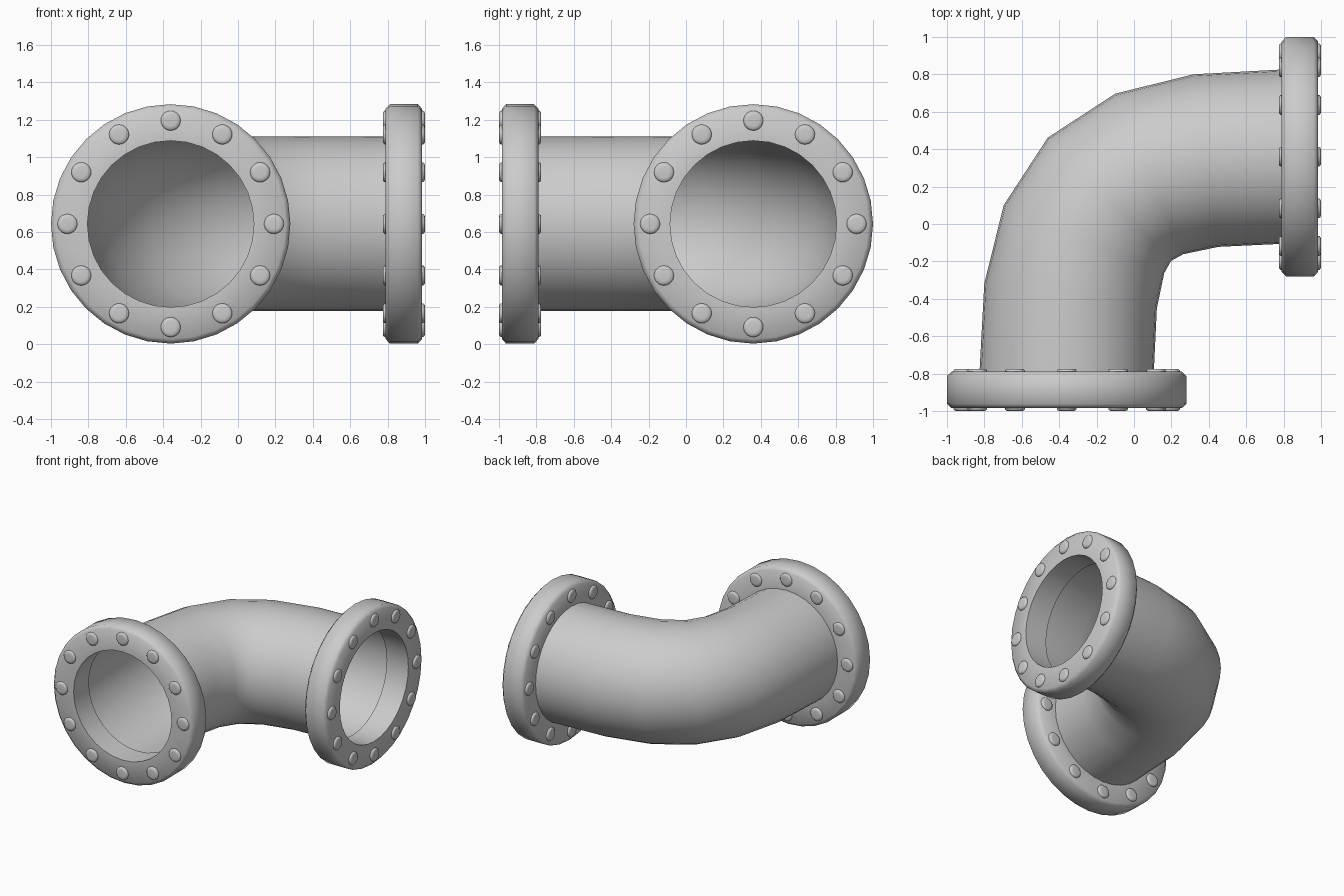
import bpy, math
from math import cos, sin, pi
from mathutils import Matrix, Vector

if "Cube" in bpy.data.objects:
    bpy.data.objects.remove(bpy.data.objects["Cube"])

Z = 0.643      # height of the pipe axis
C = 0.36       # offset of each pipe mouth from the centre
MID = 0.887    # distance of each flange's middle plane


def lathe(name, profile, matrix, sides, closed):
    """Revolve (radius, height) points about local z."""
    verts, faces, n = [], [], len(profile)
    for i in range(sides):
        a = 2 * pi * i / sides
        verts += [matrix @ Vector((r * cos(a), r * sin(a), h)) for r, h in profile]
    for i in range(sides):
        j = (i + 1) % sides
        for k in range(n if closed else n - 1):
            m = (k + 1) % n
            faces.append((i * n + k, j * n + k, j * n + m, i * n + m))
    if not closed:
        faces.append([i * n for i in reversed(range(sides))])
        faces.append([i * n + n - 1 for i in range(sides)])
    mesh = bpy.data.meshes.new(name)
    mesh.from_pydata(verts, [], faces)
    obj = bpy.data.objects.new(name, mesh)
    bpy.context.collection.objects.link(obj)
    smooth(obj)
    return obj


def smooth(obj):
    bpy.ops.object.select_all(action='DESELECT')
    obj.select_set(True)
    bpy.context.view_layer.objects.active = obj
    bpy.ops.object.shade_smooth_by_angle(angle=math.radians(50))


# elbow pipe: one curve segment swept with a round section, ends open
curve = bpy.data.curves.new("elbow_pipe", 'CURVE')
curve.dimensions = '3D'
curve.resolution_u = 6
curve.bevel_depth = 0.466
curve.bevel_resolution = 14
spline = curve.splines.new('BEZIER')
spline.bezier_points.add(1)
ends = [((-C, -0.79), (-C, -1.7), (-C, 0.135)),
        ((0.79, C), (-0.135, C), (1.7, C))]
for p, (co, left, right) in zip(spline.bezier_points, ends):
    p.handle_left_type = p.handle_right_type = 'FREE'
    p.co, p.handle_left, p.handle_right = [(x, y, Z) for x, y in (co, left, right)]
pipe = bpy.data.objects.new("elbow_pipe", curve)
bpy.context.collection.objects.link(pipe)
pipe.select_set(True)
bpy.context.view_layer.objects.active = pipe
bpy.ops.object.convert(target='MESH')
smooth(bpy.context.view_layer.objects.active)

# flanges with through bolts, local z pointing out of each mouth
flange_profile = [(0.445, -0.098), (0.615, -0.098), (0.64, -0.075),
                  (0.64, 0.075), (0.615, 0.098), (0.445, 0.098)]
bolt_profile = [(0.03, -0.113), (0.046, -0.111), (0.053, -0.103),
                (0.053, 0.103), (0.046, 0.111), (0.03, 0.113)]
mouths = {
    "front": Matrix.Translation((-C, -MID, Z)) @ Matrix.Rotation(pi / 2, 4, 'X'),
    "right": Matrix.Translation((MID, C, Z)) @ Matrix.Rotation(pi / 2, 4, 'Y'),
}
for side, m in mouths.items():
    lathe(side + "_flange", flange_profile, m, 32, True)
    for i in range(12):
        a = i * pi / 6
        spot = m @ Matrix.Translation((0.552 * cos(a), 0.552 * sin(a), 0))
        lathe(f"{side}_bolt_{i + 1}", bolt_profile, spot, 20, False)
